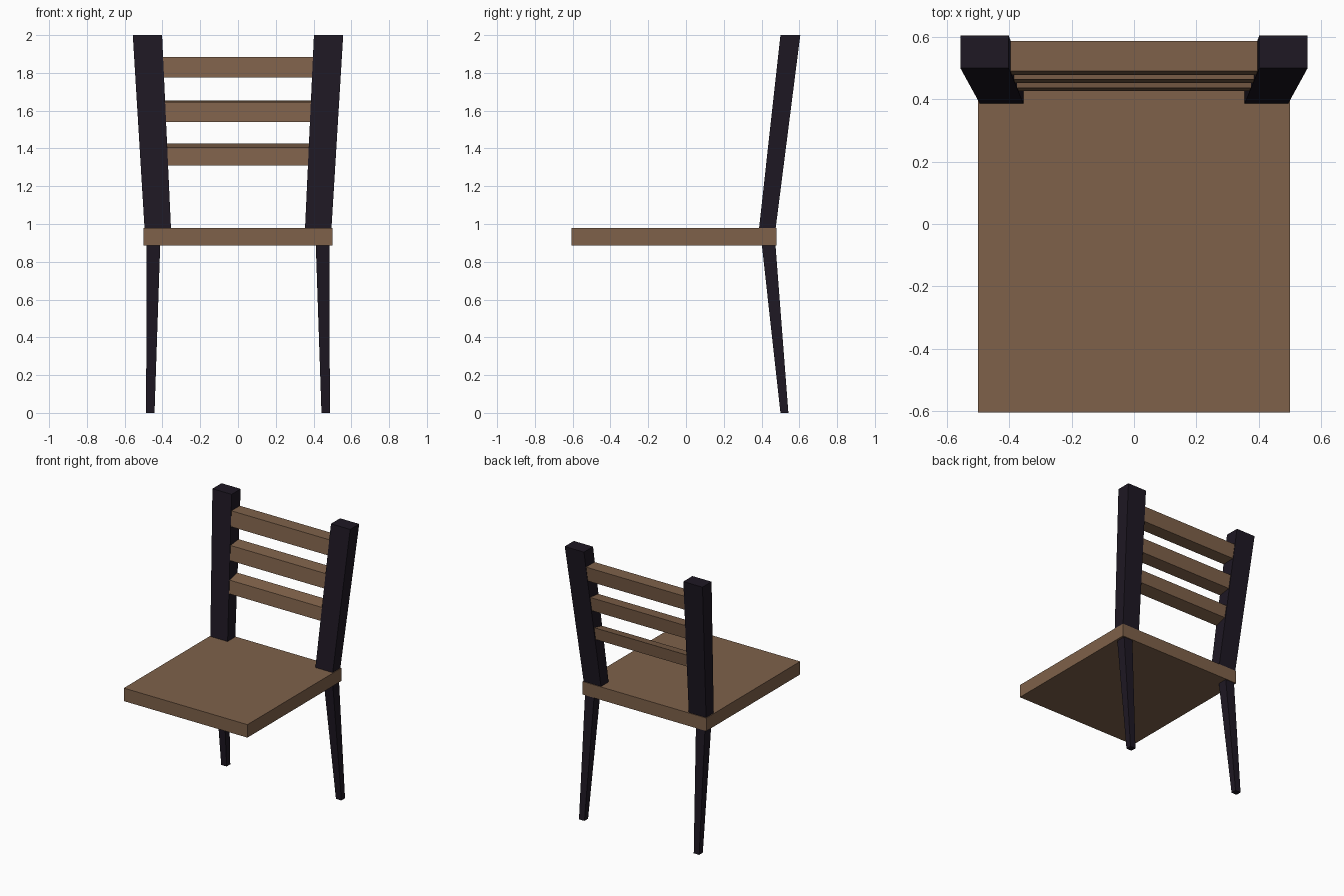
import bpy

if "Cube" in bpy.data.objects:
    bpy.data.objects.remove(bpy.data.objects["Cube"])


def material(name, rgb):
    m = bpy.data.materials.new(name)
    m.diffuse_color = (*rgb, 1)
    m.use_nodes = True
    m.node_tree.nodes["Principled BSDF"].inputs["Base Color"].default_value = m.diffuse_color
    return m


WOOD = material("brown_wood", (0.21, 0.12, 0.068))
DARK = material("dark_wood", (0.013, 0.009, 0.017))


def tapered_box(name, bottom, top, mat, mirror=False):
    """Six-sided block between two rings of four corners."""
    faces = [(3, 2, 1, 0), (4, 5, 6, 7)]
    faces += [(i, (i + 1) % 4, (i + 1) % 4 + 4, i + 4) for i in range(4)]
    me = bpy.data.meshes.new(name)
    me.from_pydata(bottom + top, [], faces)
    me.materials.append(mat)
    ob = bpy.data.objects.new(name, me)
    bpy.context.collection.objects.link(ob)
    if mirror:
        ob.modifiers.new("mirror", 'MIRROR').use_mirror_merge = False
    return ob


def ring(x0, x1, y0, y1, z, tilt=0.0):
    """Four corners, counter-clockwise; tilt raises the back edge."""
    return [(x0, y0, z), (x1, y0, z), (x1, y1, z + tilt), (x0, y1, z + tilt)]


# Seat
tapered_box("seat", ring(-0.5, 0.5, -0.605, 0.48, 0.885),
            ring(-0.5, 0.5, -0.605, 0.48, 0.98), WOOD)

# Back legs (the chair has no front legs), splayed and tapered
tapered_box("back_legs", ring(0.442, 0.486, 0.5, 0.542, 0.0),
            ring(0.412, 0.485, 0.402, 0.474, 0.885), DARK, mirror=True)

# Backrest posts, leaning back and outwards
LOW = (0.355, 0.495, 0.387, 0.475, 0.98)
HIGH = (0.402, 0.557, 0.5, 0.605, 2.0)
tapered_box("back_posts", ring(*LOW), ring(*HIGH), DARK, mirror=True)


def slat_ring(z, tilt):
    """Slat cross-section that follows the lean of the posts."""
    t = (z - 0.98) / 1.02
    x, _, y0, y1, _ = [a + (b - a) * t for a, b in zip(LOW, HIGH)]
    return ring(-x, x, y0 + 0.003, y1 - 0.003, z, tilt)


# Backrest slats: bottom z, top z, tilt below, tilt above
slats = [(1.31, 1.405, 0.025, 0.02),
         (1.54, 1.645, 0.014, 0.01),
         (1.775, 1.885, 0.004, 0.0)]
for i, (z0, z1, t0, t1) in enumerate(slats, 1):
    tapered_box(f"back_slat_{i}", slat_ring(z0, t0), slat_ring(z1, t1), WOOD)
